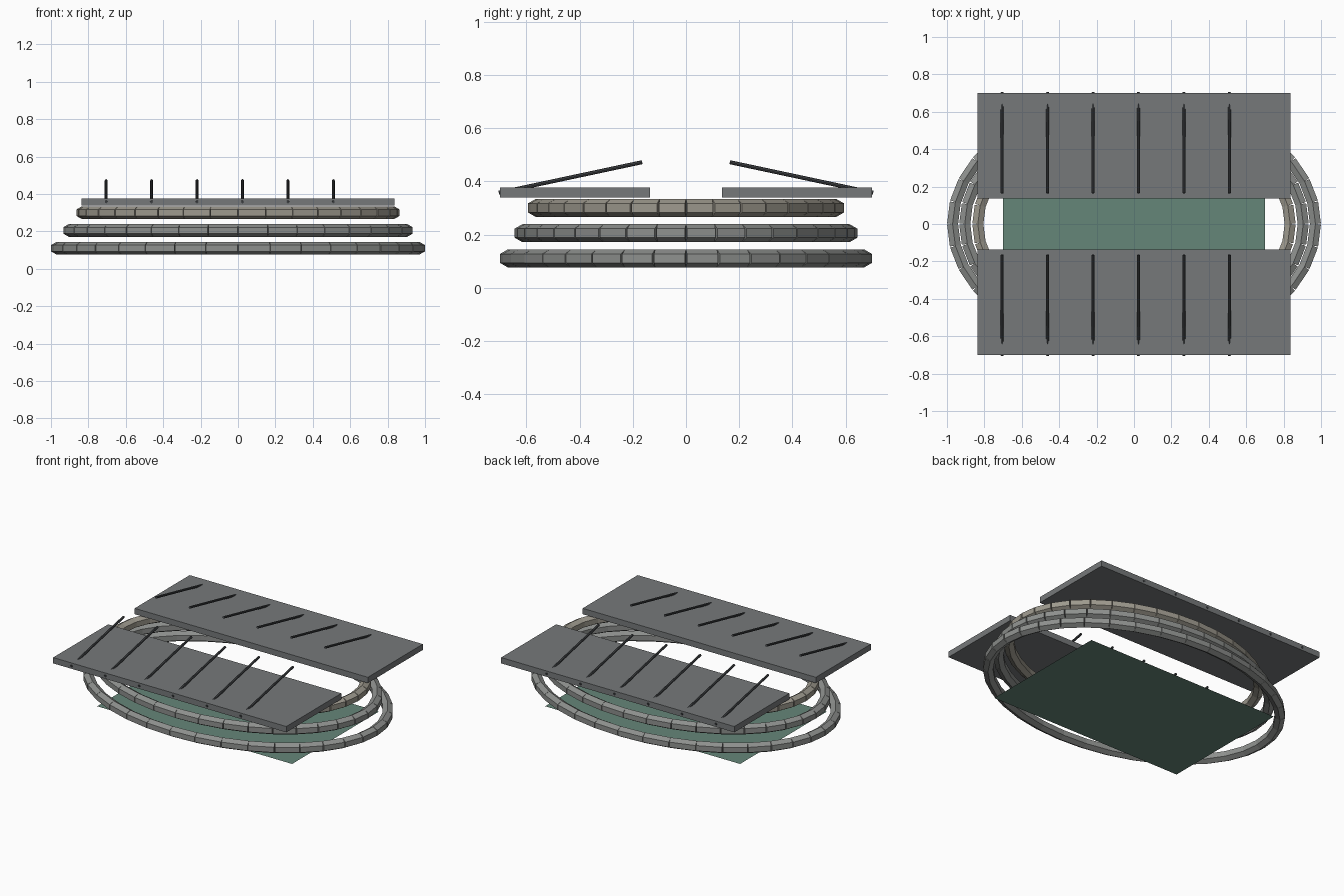
import bpy, math
from mathutils import Vector, Matrix

if "Cube" in bpy.data.objects:
    bpy.data.objects.remove(bpy.data.objects["Cube"])


def material(name, rgb):
    m = bpy.data.materials.new(name)
    m.diffuse_color = (*rgb, 1)
    m.use_nodes = True
    m.node_tree.nodes["Principled BSDF"].inputs["Base Color"].default_value = m.diffuse_color
    return m


water_mat = material("pool_green", (0.13, 0.24, 0.19))
stone_mat = material("stone_grey", (0.27, 0.28, 0.27))
pale_mat = material("stone_pale", (0.34, 0.32, 0.27))
slab_mat = material("slab_grey", (0.18, 0.19, 0.195))
rod_mat = material("rod_dark", (0.06, 0.065, 0.07))


def prism(name, a, b, radius, sides, mat, turn=0.0):
    """Closed prism from a to b; the first corner points up when turn is 0."""
    axis = (b - a).normalized()
    side = axis.cross(Vector((0, 0, 1))).normalized()
    up = side.cross(axis)
    verts, n = [], sides
    for p in (a, b):
        for k in range(n):
            t = 2 * math.pi * k / n + turn
            verts.append(p + radius * (up * math.cos(t) + side * math.sin(t)))
    faces = [(k, (k + 1) % n, n + (k + 1) % n, n + k) for k in range(n)]
    faces += [tuple(reversed(range(n))), tuple(range(n, 2 * n))]
    return verts, faces


def add_mesh(name, parts, mat):
    verts, faces = [], []
    for v, f in parts:
        base = len(verts)
        verts += v
        faces += [tuple(i + base for i in face) for face in f]
    mesh = bpy.data.meshes.new(name)
    mesh.from_pydata(verts, [], faces)
    mesh.materials.append(mat)
    obj = bpy.data.objects.new(name, mesh)
    bpy.context.collection.objects.link(obj)
    bpy.ops.object.select_all(action='DESELECT')
    obj.select_set(True)
    bpy.context.view_layer.objects.active = obj
    bpy.ops.object.mode_set(mode='EDIT')
    bpy.ops.mesh.select_all(action='SELECT')
    bpy.ops.mesh.normals_make_consistent(inside=False)
    bpy.ops.object.mode_set(mode='OBJECT')
    return obj


# Flat pool surface
bpy.ops.mesh.primitive_plane_add(size=1)
pool = bpy.context.object
pool.name = "pool_floor"
pool.data.transform(Matrix.Diagonal((1.40, 0.89, 1, 1)))
pool.data.materials.append(water_mat)

# Three stacked oval rings of six-sided blocks
SEGMENTS = 36
rings = [("lower_ring", 0.970, 0.670, 0.110, stone_mat),
         ("middle_ring", 0.905, 0.615, 0.205, stone_mat),
         ("upper_ring", 0.835, 0.565, 0.300, pale_mat)]
for name, rx, ry, z, mat in rings:
    pts = [Vector((rx * math.cos(2 * math.pi * i / SEGMENTS),
                   ry * math.sin(2 * math.pi * i / SEGMENTS), z))
           for i in range(SEGMENTS)]
    blocks = [prism(name, pts[i], pts[(i + 1) % SEGMENTS], 0.034, 6, mat)
              for i in range(SEGMENTS)]
    add_mesh(name, blocks, mat)

# Front and back slabs with their sloping rods
for label, s in (("front", -1), ("back", 1)):
    bpy.ops.mesh.primitive_cube_add(size=1, location=(0, s * 0.418, 0.358))
    slab = bpy.context.object
    slab.name = label + "_slab"
    slab.data.transform(Matrix.Diagonal((1.674, 0.564, 0.038, 1)))
    slab.data.materials.append(slab_mat)
    for i in range(6):
        x = -0.705 + 0.243 * i
        rod = prism("rod", Vector((x, s * 0.704, 0.357)),
                    Vector((x, s * 0.165, 0.472)), 0.0075, 8, rod_mat)
        add_mesh(f"{label}_rod_{i + 1}", [rod], rod_mat)
